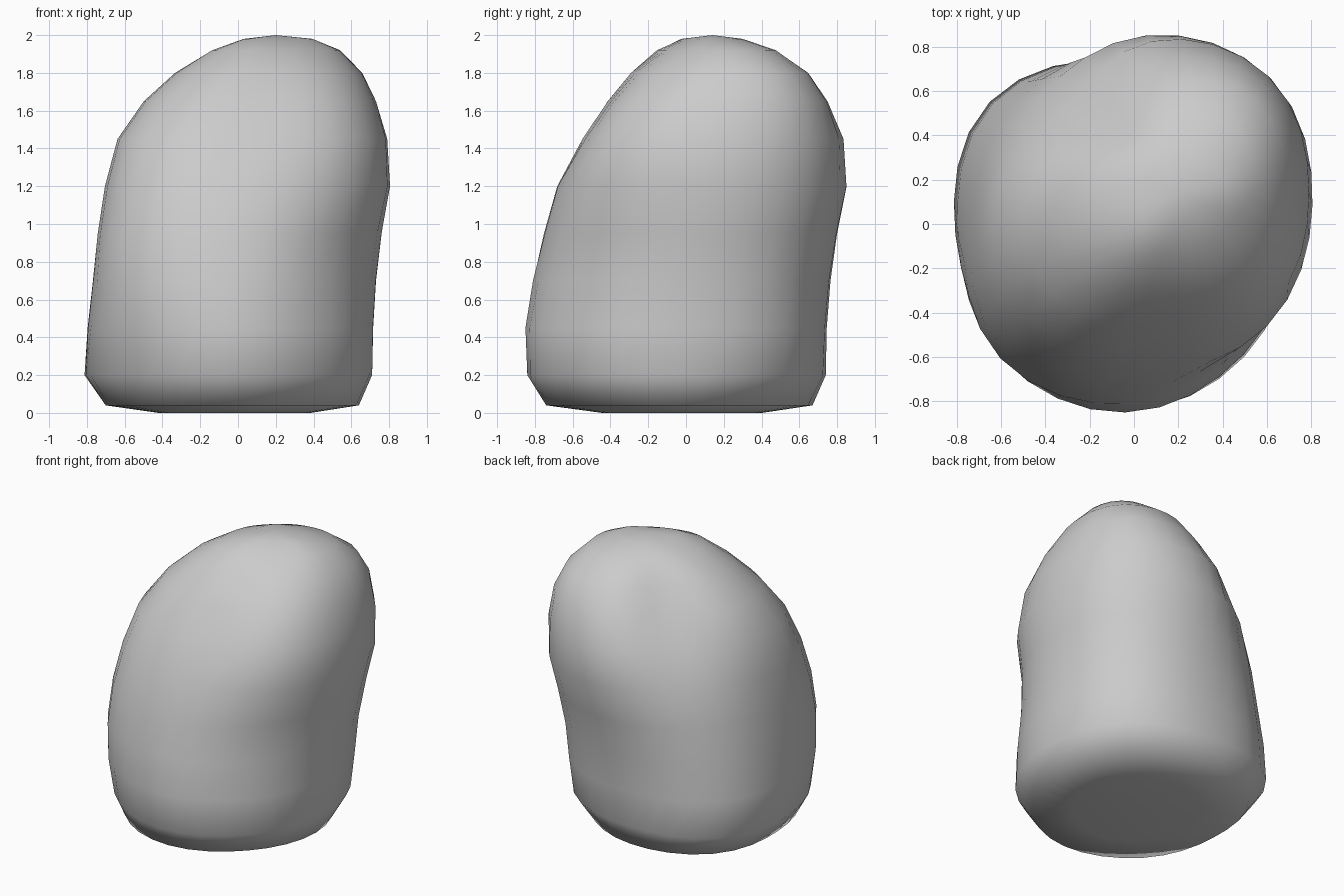
import bpy, bmesh, math

if "Cube" in bpy.data.objects:
    bpy.data.objects.remove(bpy.data.objects["Cube"])

# Boulder extents per level: z, then reach toward 0, 45, 90 ... 315 degrees
LEVELS = [
    (0.04, .64, .62, .67, .74, .70, .74, .74, .67),
    (0.20, .71, .735, .74, .85, .81, .81, .84, .775),
    (0.45, .715, .765, .745, .835, .795, .85, .85, .765),
    (0.70, .73, .79, .765, .80, .768, .855, .81, .735),
    (0.95, .76, .84, .80, .765, .74, .82, .75, .725),
    (1.20, .805, .90, .85, .71, .70, .75, .68, .75),
    (1.45, .79, .90, .83, .60, .63, .64, .545, .70),
    (1.65, .73, .865, .74, .47, .49, .48, .41, .59),
    (1.80, .66, .79, .645, .36, .33, .31, .29, .47),
    (1.92, .54, .63, .47, .25, .13, .13, .14, .30),
    (1.98, .40, .43, .30, .12, -.04, -.03, 0.0, .18),
]
SUB = 4
N = 8 * SUB


def catmull(a, b, c, d, t):
    return 0.5 * (2*b + (c - a)*t + (2*a - 5*b + 4*c - d)*t*t
                  + (3*b - a - 3*c + d)*t**3)


def outline(cx, cy, r):
    pts = []
    for i in range(N):
        k, t = i // SUB, (i % SUB) / SUB
        rad = catmull(r[k-1], r[k], r[(k+1) % 8], r[(k+2) % 8], t)
        a = 2 * math.pi * i / N
        pts.append((cx + rad*math.cos(a), cy + rad*math.sin(a)))
    return pts


def ring_points(h):
    """Smooth closed outline, nudged toward its eight extents."""
    cx, cy = (h[0] - h[4]) / 2, (h[2] - h[6]) / 2
    dirs = [(math.cos(k*math.pi/4), math.sin(k*math.pi/4)) for k in range(8)]
    r = [h[k] - cx*c - cy*s for k, (c, s) in enumerate(dirs)]
    pts = outline(cx, cy, r)
    r = [r[k] + 0.7*(h[k] - max(x*c + y*s for x, y in pts))
         for k, (c, s) in enumerate(dirs)]
    return outline(cx, cy, r)


bm = bmesh.new()

# Flat underside, then the stacked outlines
base = ring_points(LEVELS[0][1:])
rings = [[bm.verts.new((x*0.6, y*0.6, 0)) for x, y in base]]
for z, *h in LEVELS:
    rings.append([bm.verts.new((x, y, z)) for x, y in ring_points(h)])
for lo, hi in zip(rings, rings[1:]):
    for i in range(N):
        j = (i + 1) % N
        bm.faces.new((lo[i], lo[j], hi[j], hi[i]))

# Close bottom and crown
bottom = bm.verts.new((0, 0, 0))
top = bm.verts.new((0.2, 0.14, 2.0))
for i in range(N):
    j = (i + 1) % N
    bm.faces.new((bottom, rings[0][j], rings[0][i]))
    bm.faces.new((top, rings[-1][i], rings[-1][j]))

# Soften small ripples on the crown
crown = [v for ring in rings[-3:] for v in ring]
bmesh.ops.smooth_vert(bm, verts=crown, factor=0.25,
                      use_axis_x=True, use_axis_y=True, use_axis_z=False)

bmesh.ops.recalc_face_normals(bm, faces=bm.faces)
for f in bm.faces:
    f.smooth = True
mesh = bpy.data.meshes.new("boulder")
bm.to_mesh(mesh)
bm.free()
bpy.context.collection.objects.link(bpy.data.objects.new("boulder", mesh))
